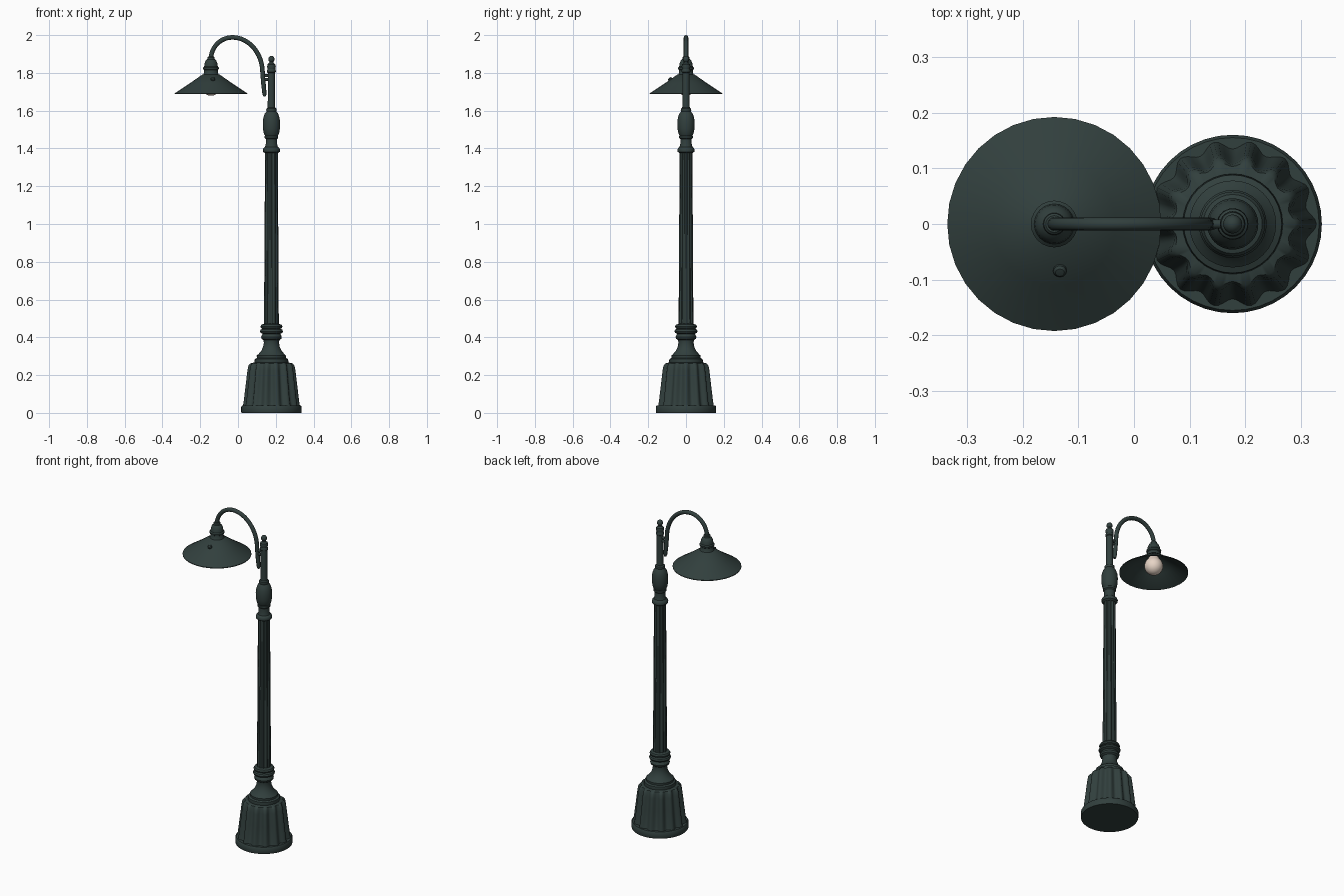
import bpy, bmesh, math
from mathutils import Vector

if "Cube" in bpy.data.objects:
    bpy.data.objects.remove(bpy.data.objects["Cube"])


def material(name, rgb):
    m = bpy.data.materials.new(name)
    m.diffuse_color = (*rgb, 1)
    m.use_nodes = True
    m.node_tree.nodes["Principled BSDF"].inputs["Base Color"].default_value = m.diffuse_color
    return m


GREEN = material("dark green iron", (0.031, 0.050, 0.047))
CREAM = material("cream glass", (0.82, 0.68, 0.58))
POST_X, LAMP_X = 0.177, -0.143


def finish(name, bm, mat, angle=35):
    bmesh.ops.remove_doubles(bm, verts=bm.verts, dist=1e-5)
    bmesh.ops.recalc_face_normals(bm, faces=bm.faces)
    me = bpy.data.meshes.new(name)
    bm.to_mesh(me)
    bm.free()
    me.materials.append(mat)
    ob = bpy.data.objects.new(name, me)
    bpy.context.collection.objects.link(ob)
    bpy.ops.object.select_all(action='DESELECT')
    ob.select_set(True)
    bpy.context.view_layer.objects.active = ob
    bpy.ops.object.shade_smooth_by_angle(angle=math.radians(angle))
    return ob


def loft(name, rings, mat, angle=35):
    """Skin a list of point rings and close both ends."""
    bm = bmesh.new()
    rs = [[bm.verts.new(p) for p in ring] for ring in rings]
    n = len(rs[0])
    for a, b in zip(rs, rs[1:]):
        for i in range(n):
            j = (i + 1) % n
            bm.faces.new((a[i], a[j], b[j], b[i]))
    bm.faces.new(rs[0])
    bm.faces.new(rs[-1])
    return finish(name, bm, mat, angle)


def lathe(name, profile, cx, mat=GREEN, seg=32, lobes=0, angle=35):
    """Revolve (radius, z[, flute depth]) points around a vertical axis."""
    rings = []
    for p in profile:
        r, z, depth = (*p, 0)[:3]
        ring = []
        for i in range(seg):
            t = math.tau * i / seg
            k = r * (1 - depth * (0.5 - 0.5 * math.cos(lobes * t)))
            k = max(k, 1e-7)
            ring.append((cx + k * math.cos(t), k * math.sin(t), z))
        rings.append(ring)
    return loft(name, rings, mat, angle)


def tube(name, pts, radii, mat=GREEN, seg=12):
    """Sweep a circle along a path lying in the xz plane."""
    pts = [Vector(p) for p in pts]
    rings = []
    for i, p in enumerate(pts):
        d = (pts[min(i + 1, len(pts) - 1)] - pts[max(i - 1, 0)]).normalized()
        side = Vector((0, 1, 0))
        up = d.cross(side)
        rings.append([p + radii[i] * (math.cos(math.tau * k / seg) * side
                      + math.sin(math.tau * k / seg) * up) for k in range(seg)])
    return loft(name, rings, mat)


# Foot and fluted pedestal
lathe("foot_plate", [(.158, 0), (.16, .006), (.16, .032), (.155, .04)], POST_X, seg=40)
lathe("fluted_pedestal", [(.151, .035, .10), (.147, .06, .13), (.136, .15, .14), (.127, .225, .14),
                          (.122, .25, .13), (.112, .262, .08), (.085, .268, 0)],
      POST_X, seg=112, lobes=14, angle=45)
# Bell shaped neck and stacked rings
lathe("neck", [(.088, .262), (.09, .27), (.088, .285), (.077, .29), (.078, .303), (.068, .312),
               (.053, .33), (.044, .35), (.04, .372), (.042, .385),
               (.052, .392), (.055, .402), (.05, .413), (.046, .418),
               (.058, .424), (.061, .432), (.057, .441), (.048, .446),
               (.056, .45), (.058, .458), (.053, .467), (.038, .472)], POST_X)
# Fluted shaft
lathe("fluted_shaft", [(.039, .465, .14), (.038, .70, .14), (.036, 1.0, .14), (.034, 1.385, .14)],
      POST_X, seg=96, lobes=12, angle=45)
# Upper collar, bulge, rod and finial
lathe("collar", [(.034, 1.375), (.044, 1.382), (.046, 1.392), (.042, 1.402), (.034, 1.408),
                 (.030, 1.425), (.030, 1.45), (.036, 1.456), (.036, 1.466), (.032, 1.47)], POST_X)
lathe("bulge", [(.030, 1.462), (.040, 1.478), (.045, 1.505), (.046, 1.535), (.043, 1.562),
                (.036, 1.583), (.026, 1.596), (.028, 1.602), (.027, 1.611), (.020, 1.616)], POST_X)
lathe("rod_and_finial", [(.020, 1.605), (.019, 1.70), (.019, 1.80), (.023, 1.804), (.023, 1.813),
                         (.020, 1.82), (.023, 1.832), (.021, 1.845), (.012, 1.853), (.011, 1.859),
                         (.016, 1.866), (.017, 1.874), (.013, 1.884), (.006, 1.889), (0, 1.89)],
      POST_X, seg=20)

# Gooseneck arm: left and right quarter ellipses, then a tail beside the rod
path = [(LAMP_X, 0, 1.84)]
for i in range(13):
    t = math.pi / 2 * i / 12
    path.append((-.03 - .114 * math.cos(t), 0, 1.87 + .118 * math.sin(t)))
for i in range(1, 17):
    t = math.pi / 2 * (1 - i / 16)
    path.append((-.03 + .16 * math.cos(t), 0, 1.80 + .188 * math.sin(t)))
path += [(.135, 0, 1.74), (.14, 0, 1.69), (.141, 0, 1.676)]
tube("curved_arm", path, [.012] * (len(path) - 2) + [.011, .007])
# Short brackets joining the arm to the rod
for i, z in enumerate((1.765, 1.785)):
    tube(f"arm_bracket_{i + 1}", [(.128, 0, z), (POST_X, 0, z)], [.008, .008])

# Conical shade: thin shell open below
lathe("lamp_shade", [(0, 1.788), (.042, 1.785), (.105, 1.74), (.188, 1.689), (.192, 1.688),
                     (.192, 1.692), (.11, 1.746), (.045, 1.792), (0, 1.796)], LAMP_X, seg=32, angle=40)
# Socket cap on the shade
lathe("socket_cap", [(.045, 1.785), (.038, 1.797), (.036, 1.815), (.041, 1.819), (.042, 1.828),
                     (.036, 1.834), (.034, 1.85), (.028, 1.865), (.02, 1.872), (.019, 1.882),
                     (.015, 1.886), (0, 1.887)], LAMP_X, seg=24)
# Glass bulb hanging inside
lathe("light_bulb", [(0, 1.679)] + [(.052 * math.sin(math.pi * i / 12), 1.731 - .052 * math.cos(math.pi * i / 12))
                                    for i in range(1, 10)] + [(.024, 1.79)], LAMP_X, CREAM, 24)
# Small screw on the front of the shade
lathe("shade_screw", [(.012, -.004), (.012, .004), (.008, .008), (0, .009)], 0, seg=12)
screw = bpy.context.object
screw.location = (-.133, -.083, 1.766)
screw.rotation_euler = (math.radians(33), 0, 0)
